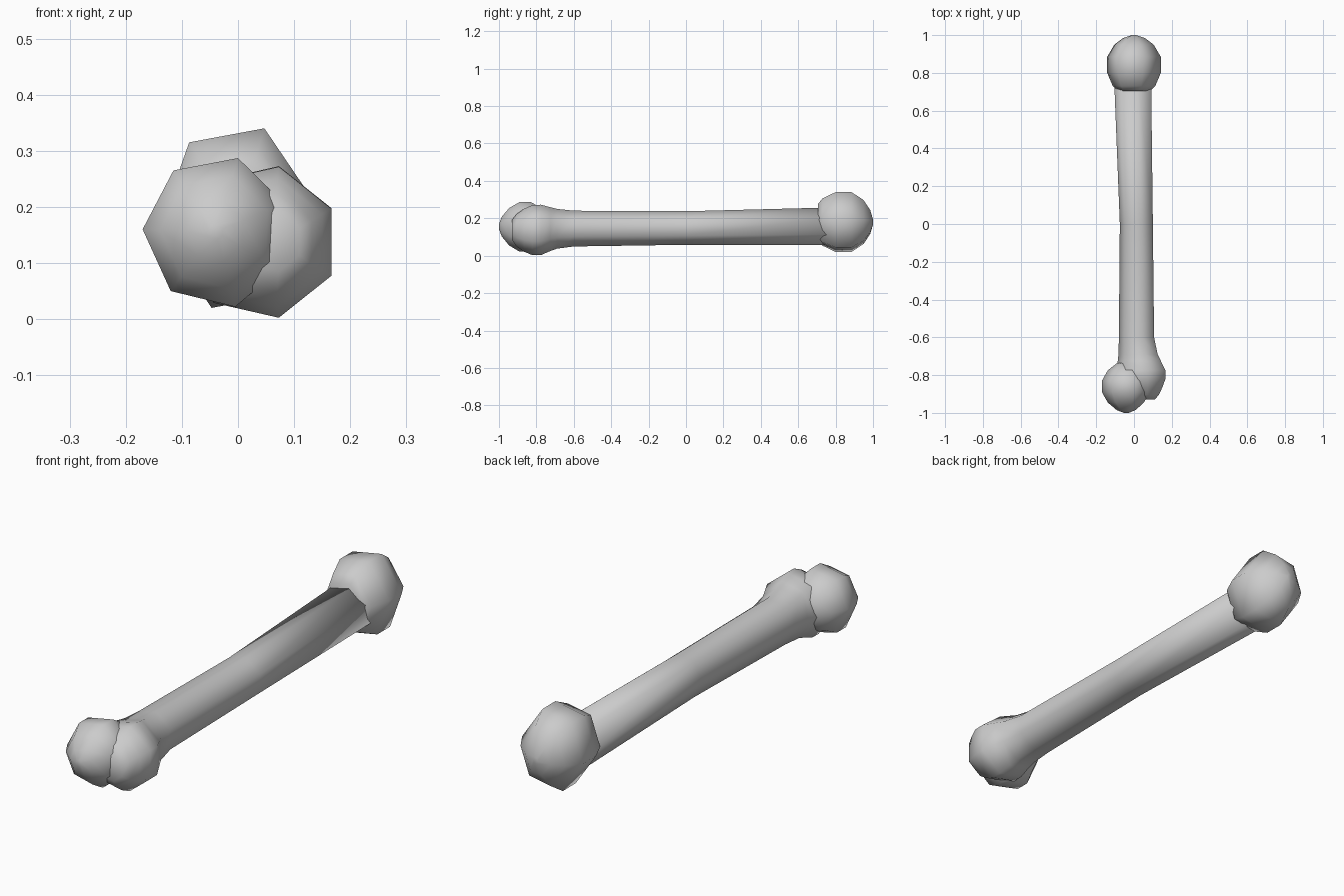
import bpy, bmesh, math

if "Cube" in bpy.data.objects:
    bpy.data.objects.remove(bpy.data.objects["Cube"])


def loft(name, rings):
    """Skin a list of equal-sided rings, closing both ends, with smooth shading."""
    bm = bmesh.new()
    loops = [[bm.verts.new(p) for p in ring] for ring in rings]
    n = len(loops[0])
    for a, b in zip(loops, loops[1:]):
        for i in range(n):
            j = (i + 1) % n
            bm.faces.new((a[i], a[j], b[j], b[i]))
    bm.faces.new(loops[0])
    bm.faces.new(loops[-1])
    bmesh.ops.recalc_face_normals(bm, faces=bm.faces)
    for f in bm.faces:
        f.smooth = True
    me = bpy.data.meshes.new(name)
    bm.to_mesh(me)
    bm.free()
    ob = bpy.data.objects.new(name, me)
    bpy.context.collection.objects.link(ob)
    return ob


def knob(name, centre, outline, profile):
    """Rounded knob: an outline in x/z scaled along y by a profile of (y, fraction)."""
    cx, cz = centre
    loft(name, [[(cx + (x - cx) * f, y, cz + (z - cz) * f) for x, z in outline]
                for y, f in profile])


def heptagon(y, cx, cz, r):
    angles = [math.pi + i * math.tau / 7 for i in range(7)]
    return [(cx + r * math.cos(a), y, cz + r * math.sin(a)) for a in angles]


# shaft flaring into the right front knob: y, centre x, centre z, radius
shaft = [
    (-0.93, 0.06, 0.138, 0.055), (-0.905, 0.05, 0.136, 0.09),
    (-0.865, 0.044, 0.136, 0.118), (-0.82, 0.042, 0.137, 0.138),
    (-0.775, 0.042, 0.138, 0.138), (-0.725, 0.034, 0.142, 0.120),
    (-0.69, 0.027, 0.144, 0.109), (-0.60, 0.018, 0.145, 0.098),
    (0.0, 0.017, 0.148, 0.092), (0.76, -0.002, 0.157, 0.103),
]
loft("shaft", [heptagon(*s) for s in shaft])

# left front knob
knob("front_left_knob", (-0.04, 0.156),
     [(-0.17, 0.16), (-0.115, 0.265), (0.0, 0.287), (0.082, 0.206),
      (0.076, 0.09), (-0.005, 0.022), (-0.12, 0.05)],
     [(-1.0, 0.1), (-0.985, 0.40), (-0.945, 0.76), (-0.89, 1.0),
      (-0.83, 1.0), (-0.775, 0.76), (-0.74, 0.42), (-0.73, 0.1)])

# rear knob
knob("rear_knob", (0.0, 0.18),
     [(0.047, 0.34), (-0.087, 0.315), (-0.142, 0.16),
      (-0.047, 0.02), (0.087, 0.045), (0.142, 0.20)],
     [(0.705, 0.60), (0.73, 0.79), (0.80, 1.0), (0.885, 1.0),
      (0.95, 0.73), (0.985, 0.40), (1.0, 0.08)])
